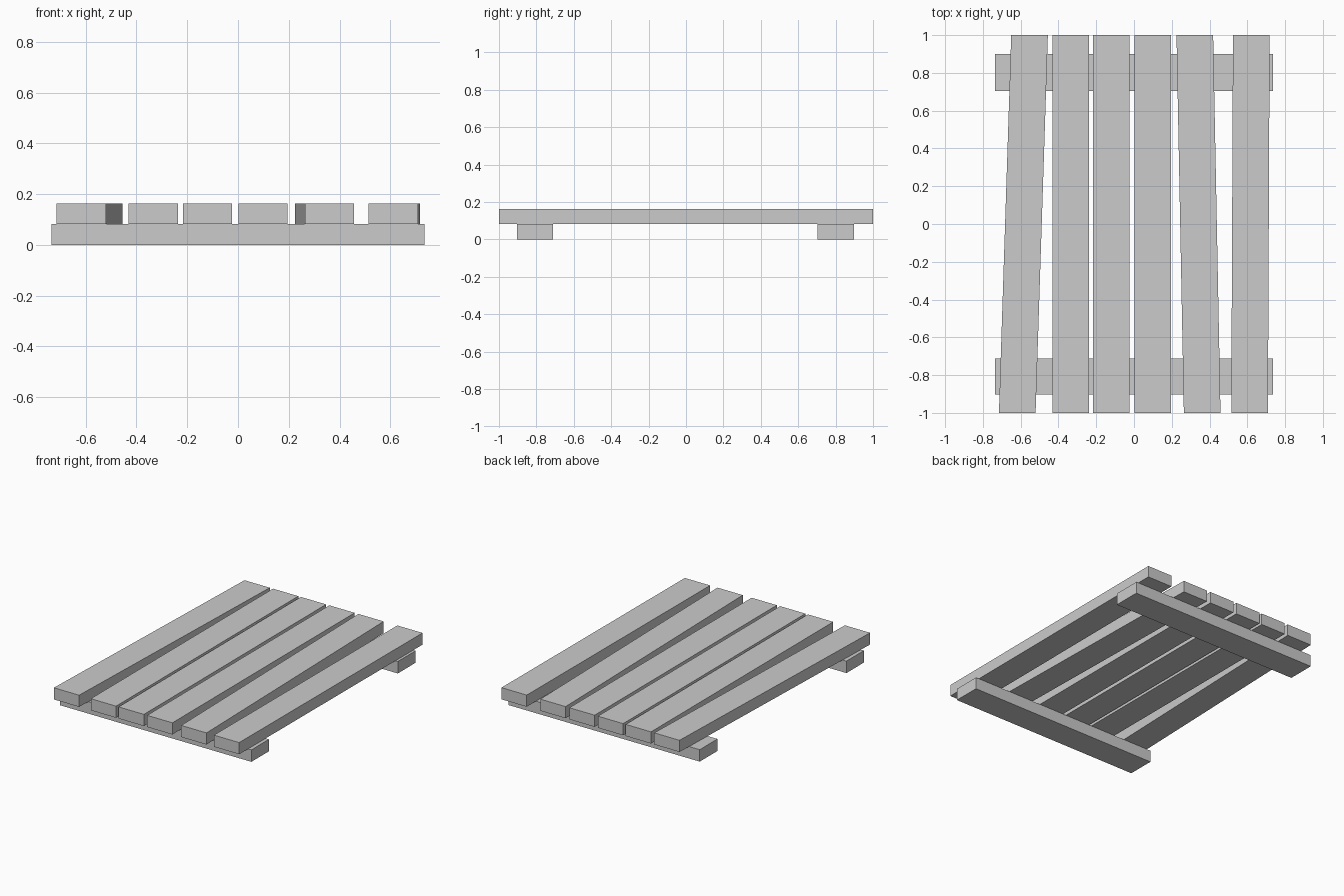
import bpy, bmesh

if "Cube" in bpy.data.objects:
    bpy.data.objects.remove(bpy.data.objects["Cube"])


def board(name, corners, z0, z1):
    """Extrude a four-cornered plan outline between two heights."""
    bm = bmesh.new()
    face = bm.faces.new([bm.verts.new((x, y, z0)) for x, y in corners])
    top = bmesh.ops.extrude_face_region(bm, geom=[face])["geom"]
    bmesh.ops.translate(bm, vec=(0, 0, z1 - z0),
                        verts=[g for g in top if isinstance(g, bmesh.types.BMVert)])
    bmesh.ops.recalc_face_normals(bm, faces=bm.faces)
    mesh = bpy.data.meshes.new(name)
    bm.to_mesh(mesh)
    bm.free()
    obj = bpy.data.objects.new(name, mesh)
    bpy.context.collection.objects.link(obj)


BEAM_TOP, PLANK_TOP = 0.083, 0.164
PLANK_WIDTH = 0.194

# Two cross beams resting on the ground
for name, y0, y1 in (("front_beam", -0.903, -0.711), ("back_beam", 0.704, 0.899)):
    board(name, [(-0.735, y0), (0.735, y0), (0.735, y1), (-0.735, y1)], 0, BEAM_TOP)

# Six planks, some laid slightly askew: left edge at the front end and at the back end
planks = [(-0.715, -0.650), (-0.431, -0.431), (-0.217, -0.217),
          (0.002, 0.002), (0.264, 0.225), (0.515, 0.524)]
for i, (front, back) in enumerate(planks, 1):
    board(f"plank_{i}",
          [(front, -1), (front + PLANK_WIDTH, -1), (back + PLANK_WIDTH, 1), (back, 1)],
          BEAM_TOP, PLANK_TOP)
